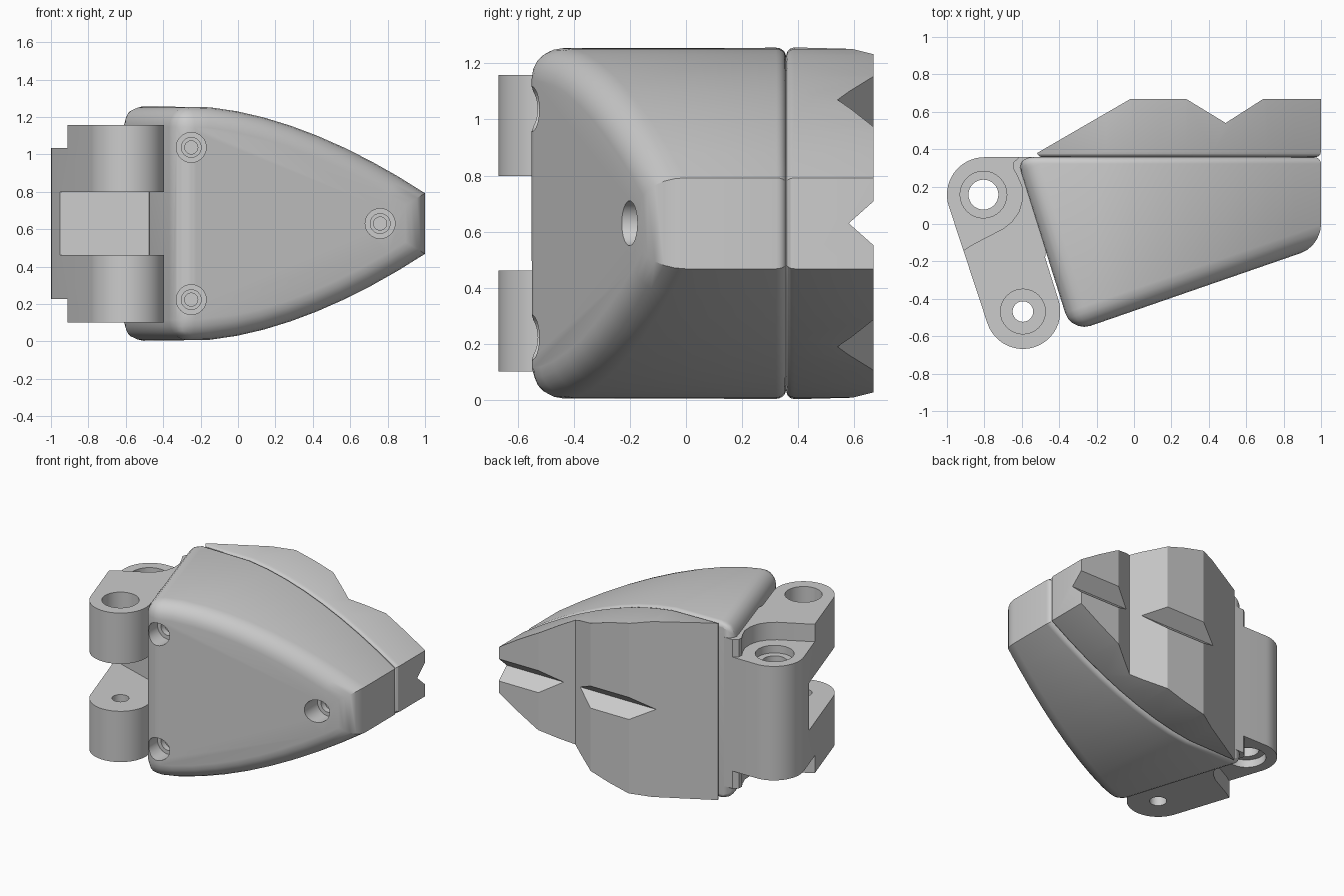
import bpy, bmesh, math

if "Cube" in bpy.data.objects:
    bpy.data.objects.remove(bpy.data.objects["Cube"])

MID = 0.63  # height of the mirror plane


def prism(name, pts, axis, a, b, tweak=None, weight=None):
    """Extrude a profile (xz along y, or xy along z) between a and b."""
    bm = bmesh.new()
    vs = [bm.verts.new((u, a, v) if axis == 'y' else (u, v, a)) for u, v in pts]
    f = bm.faces.new(vs)
    ext = bmesh.ops.extrude_face_region(bm, geom=[f])
    for v in ext['geom']:
        if isinstance(v, bmesh.types.BMVert):
            if axis == 'y':
                v.co.y = b
            else:
                v.co.z = b
    if tweak:
        for v in bm.verts:
            tweak(v)
    bmesh.ops.recalc_face_normals(bm, faces=bm.faces)
    if weight:
        layer = bm.edges.layers.float.new("bevel_weight_edge")
        for e in bm.edges:
            if e.calc_face_angle(0) > 0.5:
                e[layer] = weight(e)
    me = bpy.data.meshes.new(name)
    bm.to_mesh(me)
    bm.free()
    ob = bpy.data.objects.new(name, me)
    bpy.context.collection.objects.link(ob)
    return ob


def apply(ob, mod):
    bpy.ops.object.select_all(action='DESELECT')
    bpy.context.view_layer.objects.active = ob
    ob.select_set(True)
    bpy.ops.object.modifier_apply(modifier=mod.name)


def round_edges(ob, width, segments):
    m = ob.modifiers.new("round", 'BEVEL')
    m.limit_method = 'WEIGHT'
    m.width = width
    m.segments = segments
    m.use_clamp_overlap = False
    apply(ob, m)


def boolean(ob, cutter, op='DIFFERENCE'):
    m = ob.modifiers.new("cut", 'BOOLEAN')
    m.operation = op
    m.solver = 'EXACT'
    m.object = cutter
    apply(ob, m)
    bpy.data.objects.remove(cutter)


def smooth(ob):
    bpy.ops.object.select_all(action='DESELECT')
    bpy.context.view_layer.objects.active = ob
    ob.select_set(True)
    bpy.ops.object.shade_smooth_by_angle(angle=math.radians(25))


def arc(cx, cy, r, a0=0, a1=360, n=32):
    closed = a1 - a0 == 360
    return [(cx + r * math.cos(math.radians(a0 + (a1 - a0) * i / n)),
             cy + r * math.sin(math.radians(a0 + (a1 - a0) * i / n)))
            for i in range(n if closed else n + 1)]


def drill(ob, axis, cx, cy, r, a, b):
    boolean(ob, prism("cutter", arc(cx, cy, r), axis, a, b))


# Tapered outline shared by body and pad (xz)
def outline(x_start):
    top = [(x_start, MID + 0.627)]
    for i in range(9):
        x = -0.15 + 1.15 * i / 8
        top.append((x, MID + 0.627 - 0.465 * ((x + 0.25) / 1.25) ** 1.75))
    return top + [(x, 2 * MID - z) for x, z in reversed(top)]


# Wedge body: sloped front and slanted left wall, rounded edges
BACK = 0.357


def slope_front(v):
    if v.co.y < 0:
        if v.co.x < -0.6:
            v.co.x = -0.335
        v.co.y = -0.58 + 0.346 * (v.co.x + 0.335)


def body_weight(e):
    p, q = (v.co for v in e.verts)
    back = [c.y > 0.35 for c in (p, q)]
    if all(back):
        return 0.75 if max(p.x, q.x) < -0.6 else 0.32
    if min(p.x, q.x) > 0.99 and any(back):
        return 0.0
    return 1.0


body = prism("body", outline(-0.63), 'y', -1, BACK, slope_front, body_weight)
round_edges(body, 0.11, 5)

# Stepped screw holes in the front face
for x, z in [(-0.25, MID + 0.407), (-0.25, MID - 0.407), (0.76, MID)]:
    y = -0.58 + 0.346 * (x + 0.335)
    for r, depth in [(0.08, 0.12), (0.053, 0.16), (0.035, 0.26)]:
        drill(body, 'y', x, z, r, y - 0.3, y + depth)
smooth(body)

# Toothed grip pad on the back
pad = prism("grip_pad", outline(-0.52), 'y', BACK, 0.9, None,
            lambda e: float(all(v.co.y < 0.4 for v in e.verts)))
round_edges(pad, 0.03, 3)
teeth = [(-0.6, 0.2), (-0.6, 0.332), (-0.02, 0.668), (0.28, 0.668), (0.49, 0.54),
         (0.69, 0.668), (1.2, 0.668), (1.2, 0.2)]
boolean(pad, prism("cutter", teeth, 'z', -0.3, 1.6), 'INTERSECT')


# Lengthwise V groove through the teeth
def v_groove(v):
    if abs(v.co.z - MID) < 0.01:
        v.co.y = 0.58


groove = prism("cutter", [(-0.9, MID), (1.3, MID), (1.3, MID + 0.16), (-0.9, MID + 0.16)],
               'y', 0.58, 0.76)
bpy.data.objects.remove(groove)
bm = bmesh.new()
ends = []
for x in (-0.9, 1.3):
    ends.append([bm.verts.new((x, y, MID + z))
                 for y, z in [(0.58, 0), (0.76, 0.16), (0.76, -0.16)]])
bm.faces.new(ends[0])
bm.faces.new(ends[1])
for i in range(3):
    j = (i + 1) % 3
    bm.faces.new((ends[0][i], ends[0][j], ends[1][j], ends[1][i]))
bmesh.ops.recalc_face_normals(bm, faces=bm.faces)
me = bpy.data.meshes.new("cutter")
bm.to_mesh(me)
bm.free()
groove = bpy.data.objects.new("cutter", me)
bpy.context.collection.objects.link(groove)
boolean(pad, groove)
smooth(pad)

# Hinge link: two knuckles joined by a tapered web
AX, AY, BX, BY, R = -0.8, 0.157, -0.594, -0.468, 0.2
profile = (arc(AX, AY, R, 90, 198.5, 16) + arc(BX, BY, R, 198.5, 378.5, 24)
           + [(-0.475, -0.18), (-0.47, -0.12), (-0.49, 0.1), (-0.52, 0.357)])
link = prism("hinge_link", profile, 'z', MID - 0.528, MID + 0.528)

# Lowered rear knuckle, top and bottom
step = [(-1.2, -0.24), (-0.91, -0.14), (-0.86, -0.108), (-0.7, -0.025), (-0.655, 0.01),
        (-0.615, 0.065), (-0.597, 0.13), (-0.6, 0.2), (-0.625, 0.26), (-0.648, 0.3),
        (-0.645, 0.33), (-0.61, 0.36), (-0.61, 0.5), (-1.2, 0.5)]
for s in (1, -1):
    lo, hi = sorted((MID + s * 0.404, MID + s * 0.8))
    boolean(link, prism("cutter", step, 'z', lo, hi))

# Slot between the two front knuckles
slot = [(-1.2, 0.063), (-1.2, -1), (-0.2, -1), (-0.2, -0.27)]
boolean(link, prism("cutter", slot, 'z', MID - 0.168, MID + 0.168))

# Pin bores
drill(link, 'z', AX - 0.005, AY, 0.08, -0.2, 1.5)
drill(link, 'z', AX - 0.005, AY, 0.125, MID + 0.35, 1.5)
drill(link, 'z', AX - 0.005, AY, 0.125, -0.2, MID - 0.35)
drill(link, 'z', BX, BY, 0.12, MID, 1.5)
drill(link, 'z', BX, BY, 0.055, -0.2, MID)
smooth(link)
